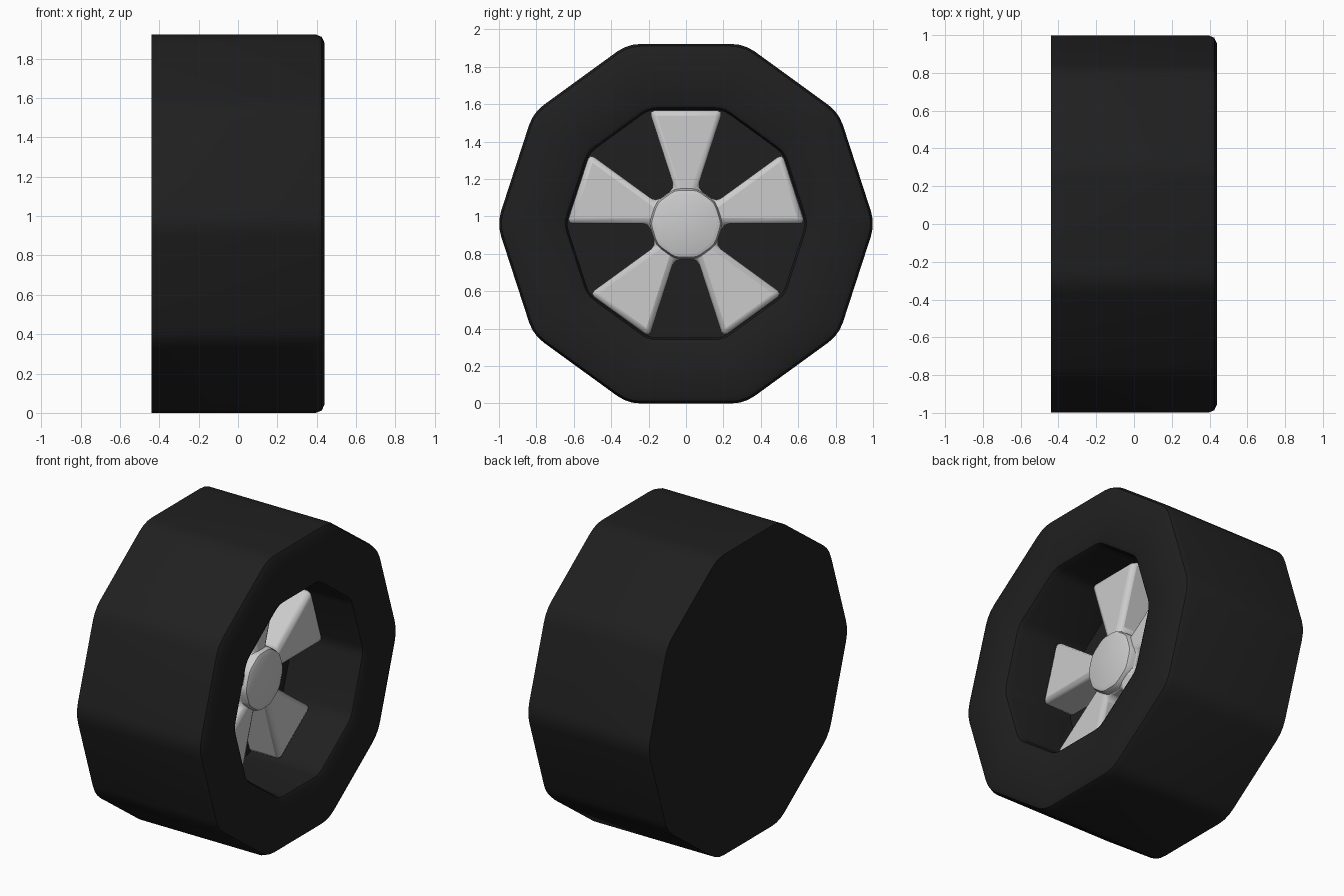
import bpy, bmesh
from math import cos, sin, radians
from mathutils import Vector

if "Cube" in bpy.data.objects:
    bpy.data.objects.remove(bpy.data.objects["Cube"])

CZ = 0.961  # axle height


def rounded_decagon(r, cut=0.07, seg=3):
    """Decagon in the y-z plane with softened corners."""
    corners = [Vector((r * cos(radians(36 * i)), r * sin(radians(36 * i)))) for i in range(10)]
    pts = []
    for i, p in enumerate(corners):
        a = p + (corners[i - 1] - p).normalized() * cut * r
        b = p + (corners[(i + 1) % 10] - p).normalized() * cut * r
        for k in range(seg + 1):
            t = k / seg
            pts.append(a * (1 - t) ** 2 + p * 2 * t * (1 - t) + b * t * t)
    return pts


def loft(name, rings):
    """Skin a list of (x, outline) rings and cap both ends."""
    bm = bmesh.new()
    loops = [[bm.verts.new((x, p.x, p.y + CZ)) for p in pts] for x, pts in rings]
    n = len(loops[0])
    for a, b in zip(loops, loops[1:]):
        for i in range(n):
            j = (i + 1) % n
            bm.faces.new((a[i], a[j], b[j], b[i]))
    bm.faces.new(loops[0][::-1])
    bm.faces.new(loops[-1])
    bmesh.ops.recalc_face_normals(bm, faces=bm.faces)
    me = bpy.data.meshes.new(name)
    bm.to_mesh(me)
    bm.free()
    ob = bpy.data.objects.new(name, me)
    bpy.context.collection.objects.link(ob)
    return ob


def finish(ob):
    bpy.ops.object.select_all(action='DESELECT')
    ob.select_set(True)
    bpy.context.view_layer.objects.active = ob
    bpy.ops.object.shade_smooth_by_angle(angle=radians(30))


# tyre: closed flat back, softened front rims, deep recess
profile = [(-0.44, 1.0105), (0.395, 1.0105), (0.425, 0.998), (0.44, 0.965),
           (0.44, 0.672), (0.43, 0.652), (0.40, 0.64), (-0.05, 0.64)]
tyre = loft("tyre", [(x, rounded_decagon(r)) for x, r in profile])
rubber = bpy.data.materials.new("rubber")
rubber.diffuse_color = (0.014, 0.014, 0.014, 1)
rubber.use_nodes = True
rubber.node_tree.nodes["Principled BSDF"].inputs["Base Color"].default_value = rubber.diffuse_color
tyre.data.materials.append(rubber)
finish(tyre)

# five wedge spokes rising from the recess floor
star = []
for k in range(5):
    mid = 90 + 72 * k
    for off, r in ((-18, 0.2), (-18, 0.637), (18, 0.637), (18, 0.2)):
        a = radians(mid + off)
        star.append(Vector((r * cos(a), r * sin(a))))
spokes = loft("spokes", [(-0.08, star), (0.165, star)])
bev = spokes.modifiers.new("soft_edges", 'BEVEL')
bev.width = 0.03
bev.segments = 2
bev.limit_method = 'ANGLE'
bev.angle_limit = radians(30)
finish(spokes)

# hub cap
hub_profile = [(0.0, 0.197), (0.165, 0.197), (0.188, 0.188), (0.197, 0.165)]
hub = loft("hub_cap", [(x, rounded_decagon(r, 0.15, 2)) for x, r in hub_profile])
finish(hub)
